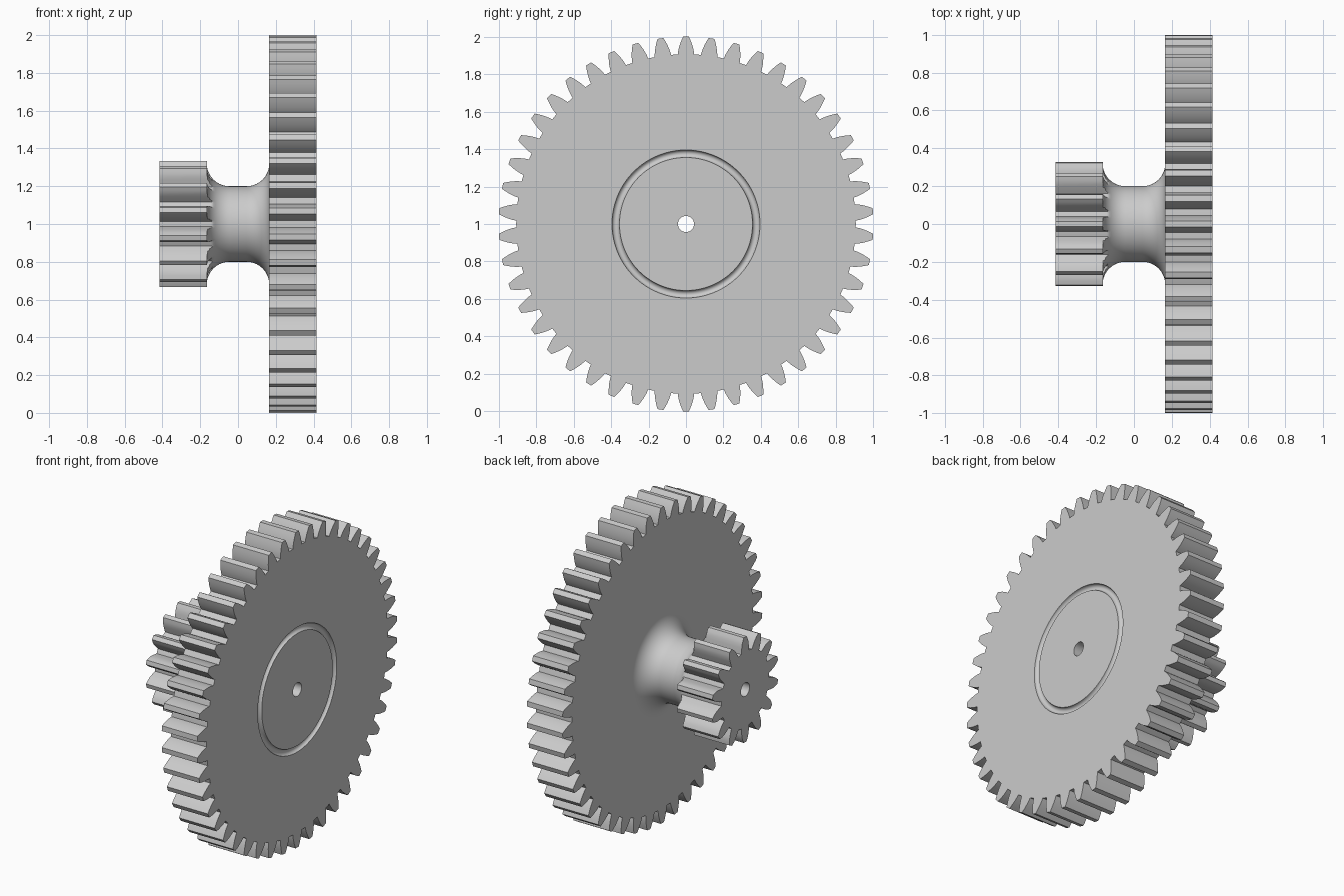
import bpy
import bmesh
from math import pi, sin, cos, tan, acos, sqrt, radians

cube = bpy.data.objects.get("Cube")
if cube:
    bpy.data.objects.remove(cube, do_unlink=True)

MODULE = 2 / 48          # tooth size shared by both gears
BORE = 0.043             # shaft hole radius
END = 0.415              # outer faces of both gears
INNER = 0.165            # inner faces of both gears
NECK, FILLET = 0.2, 0.12
GROOVE_MID, GROOVE_HALF = 0.375, 0.02

grey = bpy.data.materials.new("plain grey")
grey.use_nodes = True
colour = (0.6, 0.6, 0.6, 1)
grey.diffuse_color = colour
grey.node_tree.nodes["Principled BSDF"].inputs["Base Color"].default_value = colour


def gear_outline(teeth, steps=5):
    """Involute gear outline as (angle, radius) pairs, one tooth at the top."""
    pitch = MODULE * teeth / 2
    base = pitch * cos(radians(20))
    root, tip = pitch - 1.25 * MODULE, pitch + MODULE
    base_half = pi / (2 * teeth) + tan(radians(20)) - radians(20)

    def half_angle(r):
        if r < base:
            return base_half + 0.3 * (base - r) / base
        a = acos(base / r)
        return base_half - (tan(a) - a)

    radii = [root + (tip - root) * i / steps for i in range(steps + 1)]
    flank = [(half_angle(r), r) for r in radii]
    tooth = [(-a, r) for a, r in flank] + [(0, tip)] + flank[::-1]
    edge, gap = flank[0][0], 2 * pi / teeth - 2 * flank[0][0]
    tooth += [(edge + gap * i / 3, root) for i in (1, 2)]
    return [(a + 2 * pi * k / teeth, r) for k in range(teeth) for a, r in tooth]


def loft(name, outline, rings):
    """Skin a closed series of rings (x, radius limit) around the x axis."""
    bm = bmesh.new()
    loops = []
    for x, limit in rings:
        loop = []
        for angle, radius in outline:
            r = min(radius, limit)
            loop.append(bm.verts.new((x, r * sin(angle), 1 + r * cos(angle))))
        loops.append(loop)
    n = len(outline)
    for a, b in zip(loops, loops[1:] + loops[:1]):
        for i in range(n):
            j = (i + 1) % n
            bm.faces.new((a[i], a[j], b[j], b[i]))
    bmesh.ops.remove_doubles(bm, verts=bm.verts, dist=1e-5)
    bmesh.ops.recalc_face_normals(bm, faces=bm.faces)
    mesh = bpy.data.meshes.new(name)
    bm.to_mesh(mesh)
    bm.free()
    mesh.materials.append(grey)
    obj = bpy.data.objects.new(name, mesh)
    bpy.context.collection.objects.link(obj)
    bpy.ops.object.select_all(action="DESELECT")
    obj.select_set(True)
    bpy.context.view_layer.objects.active = obj
    bpy.ops.object.shade_smooth_by_angle(angle=radians(30))
    return obj


FULL = 2.0  # limit beyond the tips, keeps the whole tooth outline

# Large wheel with a round-bottomed ring groove in its outer face
groove = [(END - GROOVE_HALF * sin(pi * i / 8),
           GROOVE_MID + GROOVE_HALF * cos(pi * i / 8)) for i in range(9)]
loft("large_gear_wheel", gear_outline(46),
     [(INNER, BORE), (INNER, FULL), (END, FULL)] + groove + [(END, BORE)])

# Pinion and filleted neck; the tooth gaps run on into the fillet
arc = [pi / 2 * i / 16 for i in range(17)]
left_fillet = [(-INNER + FILLET * (1 - cos(a)), NECK + FILLET * (1 - sin(a))) for a in arc]
neck_outline = gear_outline(14)
right_fillet = [(-x, r) for x, r in reversed(left_fillet)]

loft("pinion", neck_outline,
     [(-END, BORE), (-END, FULL), (-INNER, FULL)] + left_fillet + [(0, NECK), (0, BORE)])

# Wheel side of the neck is fully round
round_outline = [(2 * pi * i / 96, FULL) for i in range(96)]
loft("neck", round_outline,
     [(0, BORE), (0, NECK)] + right_fillet + [(INNER, BORE)])
